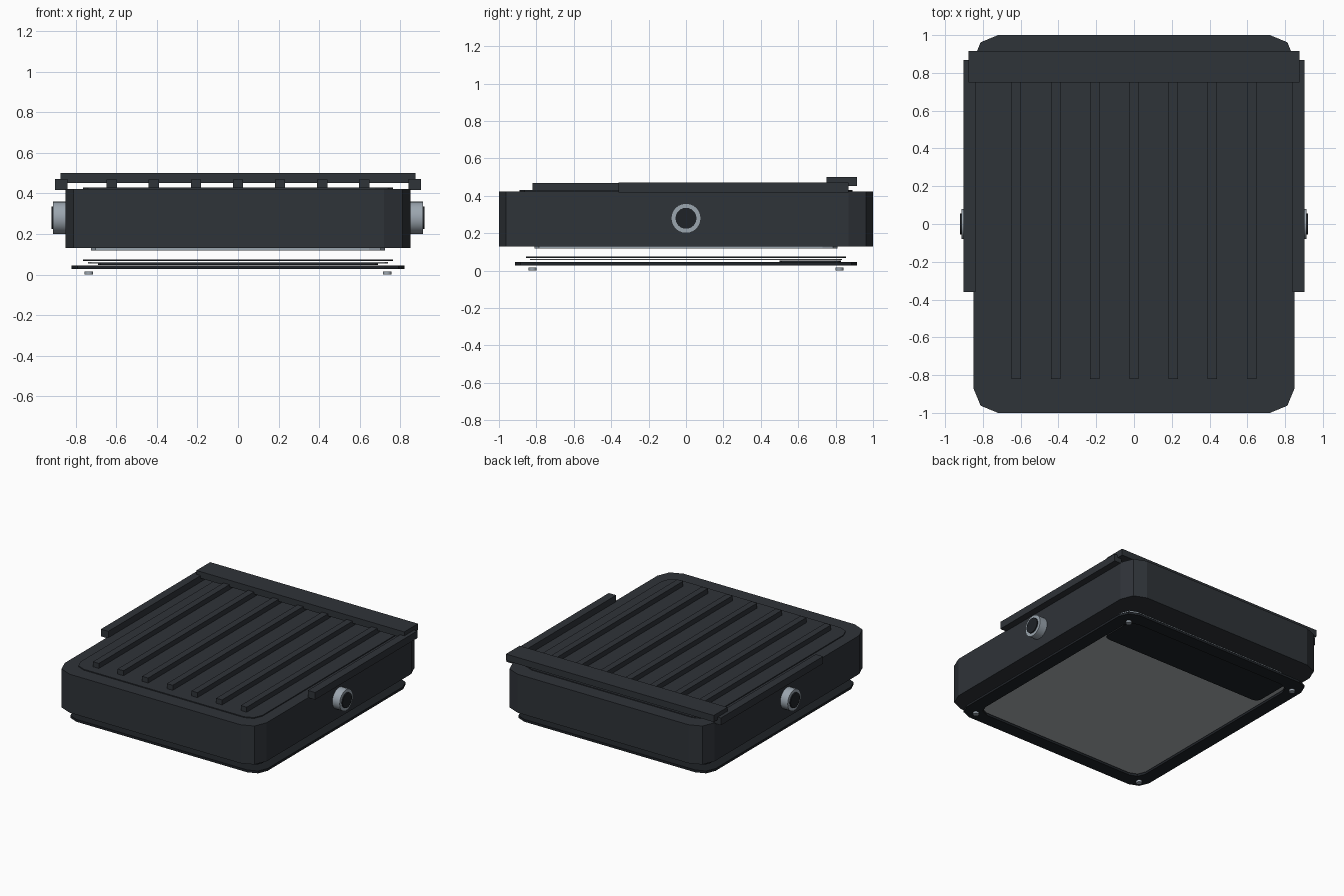
import bpy, bmesh, math

if "Cube" in bpy.data.objects:
    bpy.data.objects.remove(bpy.data.objects["Cube"])


def material(name, rgb):
    m = bpy.data.materials.new(name)
    m.diffuse_color = (*rgb, 1)
    m.use_nodes = True
    m.node_tree.nodes["Principled BSDF"].inputs["Base Color"].default_value = m.diffuse_color
    return m


DARK = material("dark_casing", (0.028, 0.033, 0.04))
BLACK = material("black", (0.013, 0.016, 0.02))
METAL = material("metal", (0.33, 0.38, 0.43))
GLASS = material("glass", (0.42, 0.45, 0.47))


def finish(name, bm, mat):
    bmesh.ops.recalc_face_normals(bm, faces=bm.faces)
    me = bpy.data.meshes.new(name)
    bm.to_mesh(me)
    bm.free()
    me.materials.append(mat)
    ob = bpy.data.objects.new(name, me)
    bpy.context.collection.objects.link(ob)
    return ob


def outline(x, y, r, cy=0, segs=2):
    # rounded rectangle with faceted corners
    pts = []
    for i, (sx, sy) in enumerate([(1, 1), (-1, 1), (-1, -1), (1, -1)]):
        for k in range(segs + 1):
            a = math.pi / 2 * (i + k / segs)
            pts.append((sx * (x - r) + r * math.cos(a), cy + sy * (y - r) + r * math.sin(a)))
    return pts


def plate(name, x, y, r, z0, z1, mat, cy=0):
    bm = bmesh.new()
    f = bm.faces.new([bm.verts.new((px, py, z0)) for px, py in outline(x, y, r, cy)])
    top = bmesh.ops.extrude_face_region(bm, geom=[f])["geom"]
    bmesh.ops.translate(bm, vec=(0, 0, z1 - z0), verts=[v for v in top if isinstance(v, bmesh.types.BMVert)])
    if len([g for g in bm.faces if len(g.verts) > 4]) < 2:
        bm.faces.new([v for v in f.verts])
    return finish(name, bm, mat)


def ring(name, outer, inner, z0, z1, mat):
    bm = bmesh.new()
    loops = [[bm.verts.new((px, py, z)) for px, py in outline(*o)]
             for o, z in ((outer, z0), (outer, z1), (inner, z1), (inner, z0))]
    n = len(loops[0])
    for a in range(4):
        p, q = loops[a], loops[(a + 1) % 4]
        for i in range(n):
            j = (i + 1) % n
            bm.faces.new((p[i], p[j], q[j], q[i]))
    return finish(name, bm, mat)


def box(name, x0, x1, y0, y1, z0, z1, mat):
    bm = bmesh.new()
    bmesh.ops.create_cube(bm, size=1)
    bmesh.ops.scale(bm, vec=(x1 - x0, y1 - y0, z1 - z0), verts=bm.verts)
    bmesh.ops.translate(bm, vec=((x0 + x1) / 2, (y0 + y1) / 2, (z0 + z1) / 2), verts=bm.verts)
    return finish(name, bm, mat)


def cylinder(name, r, depth, loc, mat, sideways=False, segs=24):
    bpy.ops.mesh.primitive_cylinder_add(vertices=segs, radius=r, depth=depth, location=loc,
                                        rotation=(0, math.pi / 2 if sideways else 0, 0))
    ob = bpy.context.object
    ob.name = name
    ob.data.materials.append(mat)
    bpy.ops.object.shade_smooth_by_angle()


# Main casing with raised top panel and cooling ribs
plate("casing", 0.85, 1.0, 0.13, 0.13, 0.423, DARK)
plate("top_panel", 0.765, 0.89, 0.09, 0.415, 0.43, DARK)
for i in range(7):
    x = (i - 3) * 0.2075
    box(f"cooling_rib_{i + 1}", x - 0.025, x + 0.025, -0.82, 0.82, 0.42, 0.468, DARK)

# Rear cross rail and side rails
box("rear_rail", -0.875, 0.875, 0.75, 0.915, 0.452, 0.502, DARK)
for side, s in (("left", -1), ("right", 1)):
    x0, x1 = sorted((s * 0.84, s * 0.902))
    box(f"{side}_rail", x0, x1, -0.36, 0.868, 0.417, 0.472, DARK)
    # Pivot knobs
    cylinder(f"{side}_knob", 0.08, 0.09, (s * 0.867, 0, 0.28), METAL, True)
    cylinder(f"{side}_knob_cap", 0.056, 0.09, (s * 0.875, 0, 0.28), BLACK, True)

# Gasket and layered screen beneath the casing
ring("gasket", (0.725, 0.81, 0.08), (0.69, 0.775, 0.07), 0.118, 0.13, METAL)
plate("screen_backing", 0.765, 0.855, 0.05, 0.067, 0.075, BLACK)
plate("screen_glass", 0.74, 0.835, 0.05, 0.056, 0.063, GLASS)
plate("dark_screen_band", 0.69, 0.165, 0.04, 0.047, 0.055, BLACK, cy=0.665)
ring("screen_frame", (0.82, 0.915, 0.10), (0.72, 0.815, 0.08), 0.028, 0.046, BLACK)

# Frame screws
for sx in (-1, 1):
    for sy in (-1, 1):
        cylinder(f"screw_{sx}_{sy}", 0.021, 0.016, (sx * 0.735, sy * 0.82, 0.008), METAL, segs=16)
